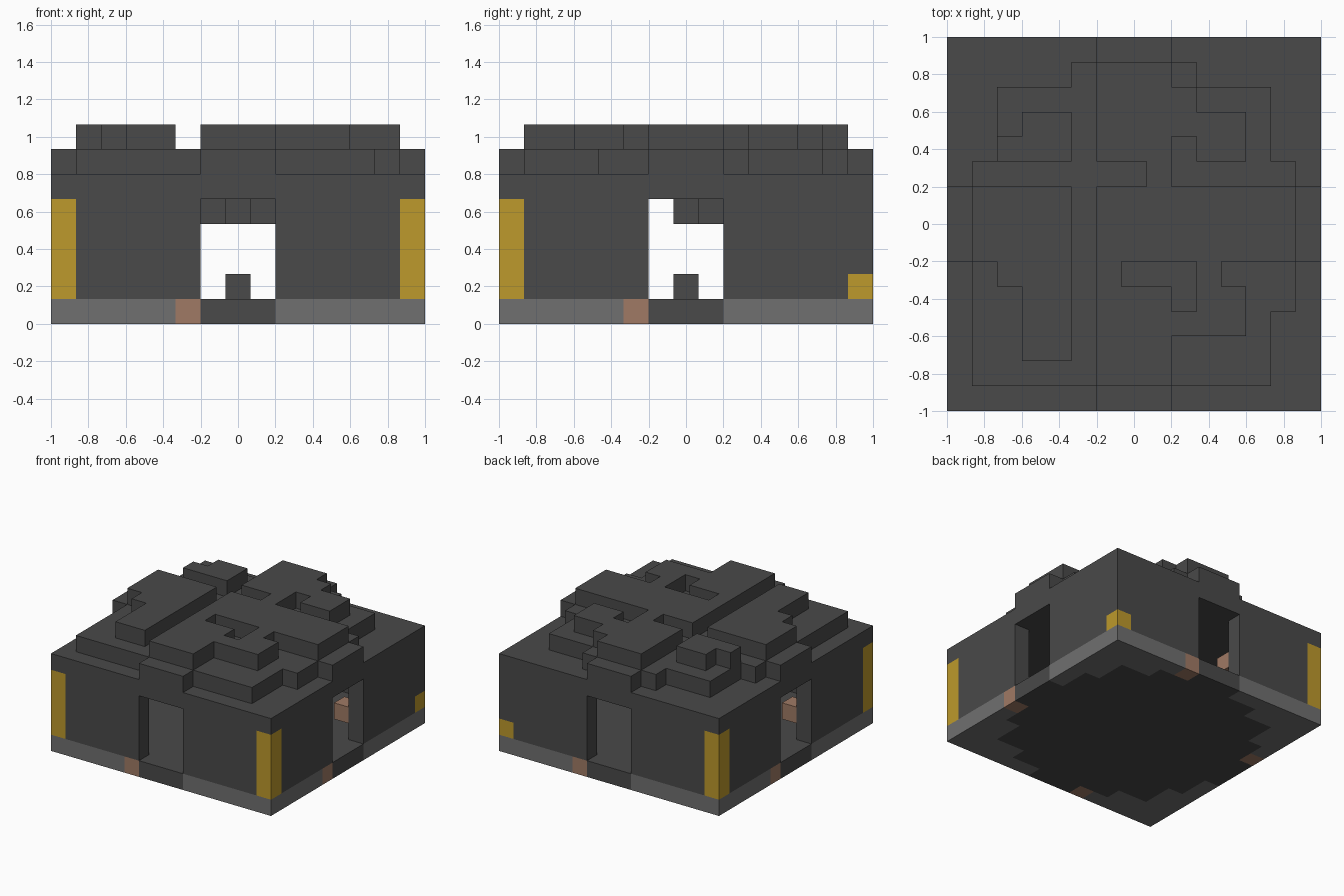
import bpy
import bmesh
from mathutils import Vector

if "Cube" in bpy.data.objects:
    bpy.data.objects.remove(bpy.data.objects["Cube"], do_unlink=True)

N = 15          # blocks per side
S = 2 / N       # block size
C = N // 2      # middle block
DOOR = range(6, 9)


def material(name, color):
    m = bpy.data.materials.new(name)
    m.use_nodes = True
    m.diffuse_color = (*color, 1)
    bsdf = m.node_tree.nodes["Principled BSDF"]
    bsdf.inputs["Base Color"].default_value = (*color, 1)
    bsdf.inputs["Roughness"].default_value = 0.9
    return m


DARK = material("dark stone", (0.067, 0.067, 0.067))
GREY = material("grey stone", (0.162, 0.162, 0.162))
GOLD = material("gold", (0.51, 0.32, 0.025))
BROWN = material("brown clay", (0.35, 0.195, 0.13))


def box(x0, x1, y0, y1, z0, z1):
    """Blocks filling a box, end values excluded."""
    return {(x, y, z) for x in range(x0, x1)
            for y in range(y0, y1) for z in range(z0, z1)}


def tier(z, *rects):
    """Union of flat rectangles (x0, x1, y0, y1) in one layer."""
    return set().union(*(box(*r, z, z + 1) for r in rects))


def quarter_turns(x, y, z):
    """The same block on all four sides of the building."""
    out = set()
    for _ in range(4):
        out.add((x, y, z))
        x, y = C - (y - C), x
    return out


parts = {}

# Foundation: grey rim, dark floor reaching out through the doorways
ring = lambda x, y: min(x, y, N - 1 - x, N - 1 - y)
base = box(0, N, 0, N, 0, 1)
accents = quarter_turns(5, 0, 0)
rim = set()
for x, y, z in base - accents:
    r = ring(x, y)
    in_door = x in DOOR or y in DOOR
    near_door = 4 <= x <= 10 or 4 <= y <= 10
    if (r == 0 and not in_door) or (r == 1 and not near_door):
        rim.add((x, y, z))
parts["foundation_rim"] = (rim, GREY)
parts["foundation_accents"] = (accents, BROWN)
parts["floor"] = (base - rim - accents, DARK)

# Corner posts, the back one at +x is only one block tall
posts = {(x, y, z) for x in (0, N - 1) for y in (0, N - 1) for z in range(1, 5)}
posts -= box(N - 1, N, N - 1, N, 2, 5)
parts["corner_posts"] = (posts, GOLD)

# Walls with a doorway in the middle of each side
shell = box(0, N, 0, N, 1, 5) - box(1, N - 1, 1, N - 1, 1, 5)
doors = box(6, 9, 0, N, 1, 5) | box(0, N, 6, 9, 1, 5)
parts["walls"] = (shell - doors - posts, DARK)
parts["ceiling_slab"] = (box(0, N, 0, N, 5, 6), DARK)

# Lower roof tier with ribs over the doorways
lower = tier(6, (1, 13, 1, 13), (13, 14, 4, 10), (5, 10, 13, 14),
             (6, 9, 0, N), (0, N, 6, 9)) - tier(6, (1, 2, 10, 13))
parts["roof_lower_tier"] = (lower, DARK)

# Upper roof tier, broken into ruined patches
parts["roof_upper_left"] = (
    tier(7, (3, 5, 2, 9), (2, 3, 5, 9), (1, 2, 6, 9)), DARK)
parts["roof_upper_corner"] = (tier(7, (2, 5, 10, 11), (3, 5, 11, 12)), DARK)
main = tier(7, (6, 9, 1, 9), (9, 12, 3, 5), (9, 11, 5, 6), (9, 14, 6, 9),
            (8, 9, 9, 10), (6, 9, 10, 14), (9, 10, 11, 13), (10, 12, 10, 12))
pit = tier(7, (7, 10, 5, 6), (9, 10, 4, 5))
parts["roof_upper_main"] = (main - pit, DARK)

# Interior details
parts["pedestal"] = ({(C, C, 1)}, DARK)
parts["hanging_blocks"] = ({(6, 8, 4), (7, 7, 4), (8, 8, 4)}, DARK)
parts["wall_brackets"] = (quarter_turns(13, 9, 2), BROWN)

solid = set().union(*(cells for cells, _ in parts.values()))


def build(name, cells, mat):
    """Skin the blocks, leaving out faces hidden by neighbours."""
    bm = bmesh.new()
    corner = {}
    for cell in sorted(cells):
        for axis in range(3):
            for side in (0, 1):
                near = list(cell)
                near[axis] += 2 * side - 1
                if tuple(near) in solid:
                    continue
                loop = []
                for a, b in ((0, 0), (1, 0), (1, 1), (0, 1)):
                    p = list(cell)
                    p[axis] += side
                    p[(axis + 1) % 3] += a
                    p[(axis + 2) % 3] += b
                    key = tuple(p)
                    if key not in corner:
                        pos = Vector((p[0] - N / 2, p[1] - N / 2, p[2])) * S
                        corner[key] = bm.verts.new(pos)
                    loop.append(corner[key])
                bm.faces.new(loop if side else loop[::-1])
    bmesh.ops.dissolve_limit(bm, angle_limit=0.01, verts=bm.verts,
                             edges=bm.edges)
    mesh = bpy.data.meshes.new(name)
    bm.to_mesh(mesh)
    bm.free()
    mesh.materials.append(mat)
    obj = bpy.data.objects.new(name, mesh)
    bpy.context.collection.objects.link(obj)


for part_name, (part_cells, part_mat) in parts.items():
    build(part_name, part_cells, part_mat)
